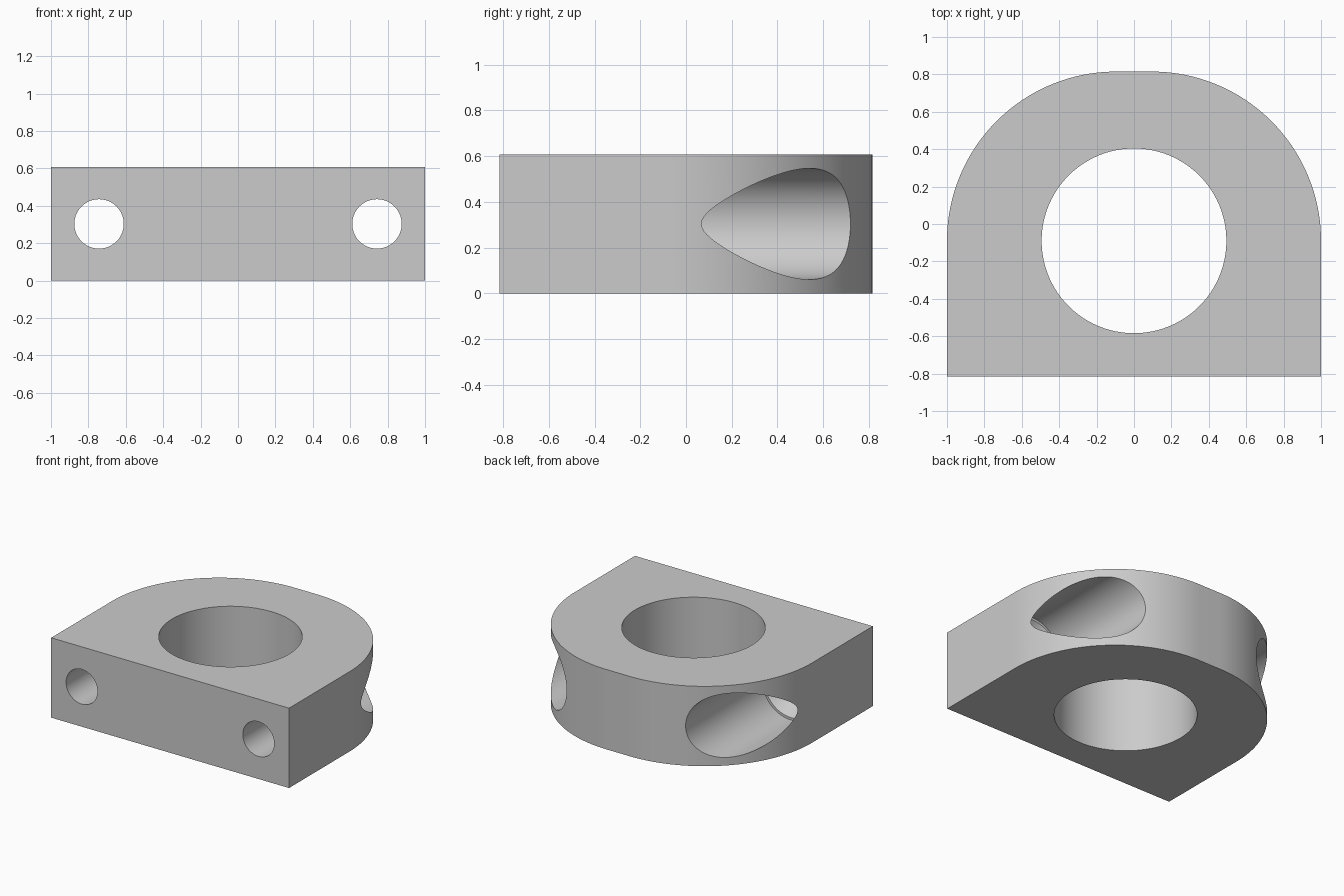
import bpy, bmesh
from math import sin, cos, pi, radians
from mathutils import Matrix, Vector

cube = bpy.data.objects.get("Cube")
if cube:
    bpy.data.objects.remove(cube, do_unlink=True)

HEIGHT = 0.607
FRONT, BACK = -0.815, 0.815
BORE_Y = -0.09
ARC_R = BACK - BORE_Y
ARC_X = 1 - ARC_R
STEPS = 48
SEGMENTS = 96

grey = bpy.data.materials.new("machined grey")
grey.use_nodes = True
colour = (0.6, 0.6, 0.6, 1)
grey.diffuse_color = colour
grey.node_tree.nodes["Principled BSDF"].inputs["Base Color"].default_value = colour


def make_object(name, bm):
    bmesh.ops.recalc_face_normals(bm, faces=bm.faces)
    mesh = bpy.data.meshes.new(name)
    bm.to_mesh(mesh)
    bm.free()
    mesh.materials.append(grey)
    obj = bpy.data.objects.new(name, mesh)
    bpy.context.collection.objects.link(obj)
    return obj


def turned_cutter(name, profile, matrix):
    """Solid of revolution from (radius, distance along the axis) pairs."""
    bm = bmesh.new()
    rings = []
    for r, d in profile:
        rings.append([bm.verts.new(matrix @ Vector((r * cos(a), r * sin(a), d)))
                      for a in (2 * pi * i / SEGMENTS for i in range(SEGMENTS))])
    for low, high in zip(rings, rings[1:]):
        for i in range(SEGMENTS):
            j = (i + 1) % SEGMENTS
            bm.faces.new((low[i], low[j], high[j], high[i]))
    bm.faces.new(rings[0])
    bm.faces.new(rings[-1])
    obj = make_object(name, bm)
    obj.hide_render = True
    return obj


# Block with a square front and two rounded back corners
outline = [(-1, FRONT), (1, FRONT)]
for side, start in ((1, 0), (-1, pi / 2)):
    for i in range(STEPS + 1):
        a = start + pi / 2 * i / STEPS
        outline.append((side * ARC_X + ARC_R * cos(a), BORE_Y + ARC_R * sin(a)))
bm = bmesh.new()
base = bm.faces.new([bm.verts.new((x, y, 0)) for x, y in outline])
top = bmesh.ops.extrude_face_region(bm, geom=[base])
bmesh.ops.translate(bm, vec=(0, 0, HEIGHT),
                    verts=[v for v in top["geom"] if isinstance(v, bmesh.types.BMVert)])
block = make_object("clamp_block", bm)

# Large vertical bore
cutters = [turned_cutter("bore_cutter", [(0.494, -0.1), (0.494, HEIGHT + 0.1)],
                         Matrix.Translation((0, BORE_Y, 0)))]

# Bolt holes with a conical seat and a wide counterbore open to the back
bolt_profile = [(0.132, -1), (0.132, -0.3), (0.225, -0.2), (0.243, -0.2), (0.243, 1)]
for side, label in ((1, "left"), (-1, "right")):
    place = Matrix.Translation((side * 0.743, 0, HEIGHT / 2)) @ Matrix.Rotation(radians(-90), 4, "X")
    cutters.append(turned_cutter(label + "_bolt_cutter", bolt_profile, place))

# Cut the holes and drop the cutters
bpy.context.view_layer.objects.active = block
block.select_set(True)
for cutter in cutters:
    mod = block.modifiers.new(cutter.name, "BOOLEAN")
    mod.operation = "DIFFERENCE"
    mod.solver = "EXACT"
    mod.object = cutter
    bpy.ops.object.modifier_apply(modifier=mod.name)
    bpy.data.objects.remove(cutter, do_unlink=True)

bpy.ops.object.shade_smooth_by_angle(angle=radians(25))
